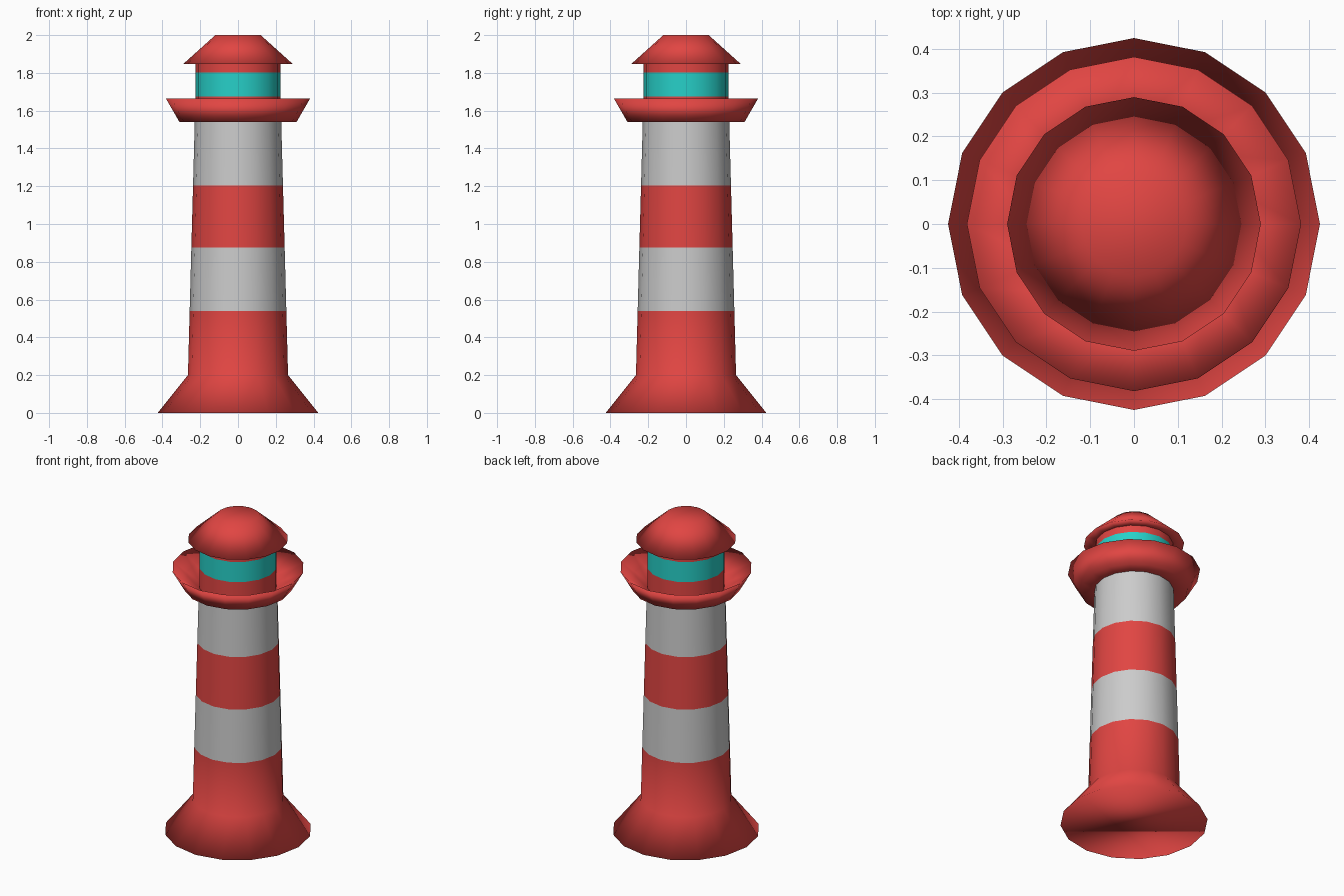
import bpy
import bmesh
import math

if "Cube" in bpy.data.objects:
    bpy.data.objects.remove(bpy.data.objects["Cube"])

SIDES = 16


def material(name, rgb):
    m = bpy.data.materials.new(name)
    m.diffuse_color = (*rgb, 1.0)
    m.use_nodes = True
    m.node_tree.nodes["Principled BSDF"].inputs["Base Color"].default_value = m.diffuse_color
    return m


red = material("red_paint", (0.75, 0.06, 0.055))
teal = material("teal_glass", (0.02, 0.63, 0.58))
grey = None


def lathe(name, profile, bands, cap_bottom=False, cap_top=False):
    """Spin (radius, z) points around z; bands gives one colour per segment."""
    mesh = bpy.data.meshes.new(name)
    colours = []
    for c in bands:
        if c not in colours:
            colours.append(c)
            mesh.materials.append(c)
    bm = bmesh.new()
    rings = []
    for r, z in profile:
        angles = [2 * math.pi * i / SIDES for i in range(SIDES)]
        rings.append([bm.verts.new((r * math.cos(a), r * math.sin(a), z)) for a in angles])
    for low, high, c in zip(rings, rings[1:], bands):
        for i in range(SIDES):
            j = (i + 1) % SIDES
            f = bm.faces.new((low[i], low[j], high[j], high[i]))
            f.material_index = colours.index(c)
    if cap_bottom:
        bm.faces.new(rings[0][::-1]).material_index = colours.index(bands[0])
    if cap_top:
        bm.faces.new(rings[-1]).material_index = colours.index(bands[-1])
    for f in bm.faces:
        f.smooth = True
    bm.to_mesh(mesh)
    bm.free()
    obj = bpy.data.objects.new(name, mesh)
    bpy.context.collection.objects.link(obj)
    return obj


# Flared foot and striped, tapering tower
lathe("tower",
      [(0.425, 0), (0.265, 0.2), (0.256, 0.54), (0.247, 0.875), (0.238, 1.205), (0.229, 1.54)],
      [red, red, grey, red, grey], cap_bottom=True)

# Bowl-shaped gallery around the tower top
lathe("gallery",
      [(0.229, 1.54), (0.31, 1.54), (0.382, 1.665), (0.225, 1.55)],
      [red] * 3)

# Lantern room with a glazed band
lathe("lantern_room",
      [(0.225, 1.55), (0.225, 1.675), (0.225, 1.803), (0.225, 1.847)],
      [red, teal, red])

# Overhanging roof with a flat top
lathe("roof",
      [(0.225, 1.847), (0.29, 1.847), (0.12, 2.0)],
      [red] * 2, cap_top=True)
